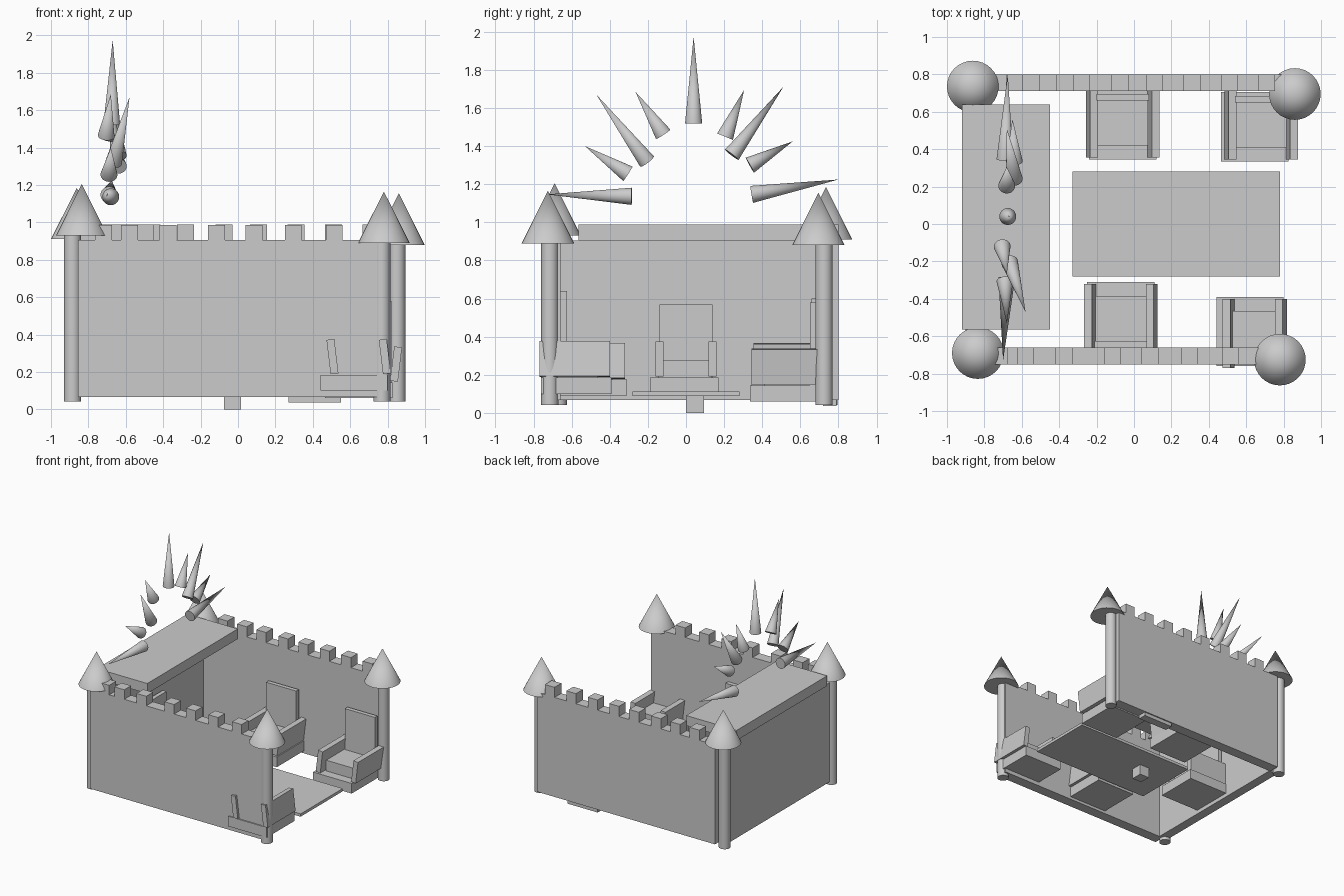
import bpy
from math import radians, pi
from mathutils import Matrix, Vector

if "Cube" in bpy.data.objects:
    bpy.data.objects.remove(bpy.data.objects["Cube"])


def box(name, x, y, z, m=None, tilt=0):
    """Box from axis ranges; optional roll about y and parent transform."""
    bpy.ops.mesh.primitive_cube_add(size=1)
    ob = bpy.context.object
    ob.name = name
    c = Vector((sum(x) / 2, sum(y) / 2, sum(z) / 2))
    size = Matrix.Diagonal((x[1] - x[0], y[1] - y[0], z[1] - z[0], 1))
    ob.data.transform((m or Matrix()) @ Matrix.Translation(c)
                      @ Matrix.Rotation(tilt, 4, 'Y') @ size)
    return ob


def cone(name, base, tip, r1, r2=0.0):
    """Cone or cylinder running from base to tip."""
    base, tip = Vector(base), Vector(tip)
    d = tip - base
    bpy.ops.mesh.primitive_cone_add(vertices=32, radius1=r1, radius2=r2, depth=d.length)
    ob = bpy.context.object
    ob.name = name
    ob.data.transform(Matrix.Translation((base + tip) / 2)
                      @ d.to_track_quat('Z', 'Y').to_matrix().to_4x4())
    bpy.ops.object.shade_smooth_by_angle(angle=radians(40))


def chair(name, front, angle, z0, top, arm=0.165, tilt=0.12, shift=0.0):
    """Armchair whose front edge centre is at `front`; local front is -y."""
    m = Matrix.Translation((*front, z0)) @ Matrix.Rotation(angle, 4, 'Z')
    box(name + "_base", (-.18, .18), (0, .37), (0, .085), m)
    box(name + "_seat", (-.145 + shift, .135 + shift), (.075, .34), (.085, .175), m)
    box(name + "_back", (-.14 + shift, .14 + shift), (.315, .35), (.085, top - z0), m)
    for s in (-1, 1):
        x = s * arm + shift
        box(name + "_arm", (x - .021, x + .021), (.01, .38), (.09, .275), m, tilt)


# Walls
box("front_wall", (-.855, .79), (-.75, -.66), (.067, .905))
box("back_wall", (-.83, .83), (.71, .80), (.067, .905))
box("left_wall", (-.90, -.82), (-.66, .71), (.067, .905))
box("balcony", (-.92, -.45), (-.565, .64), (.905, .99))
box("wall_foot", (.27, .55), (.72, .79), (.037, .07))

# Battlements
for x in (-.72, -.58, -.375, -.115, .085, .295, .515):
    box("front_merlon", (x - .045, x + .045), (-.75, -.66), (.90, .985))
for x in (-.64, -.46, -.28, -.075, .11, .31, .51, .71):
    box("back_merlon", (x - .045, x + .045), (.71, .80), (.90, .99))

# Corner towers: shaft centre, roof centre, roof bottom
for sx, sy, rx, ry, z in ((-.885, -.67, -.835, -.69, .93), (-.885, .75, -.862, .735, .91),
                          (.77, -.715, .78, -.725, .89), (.85, .725, .86, .695, .88)):
    cone("tower_shaft", (sx, sy, .042), (sx, sy, .94), .045, .045)
    cone("tower_roof", (rx, ry, z), (rx, ry, z + .275), .138)

# Carpet and the block beneath it
box("carpet", (-.33, .78), (-.28, .28), (.088, .112))
box("support_block", (-.075, .015), (0, .095), (0, .09))

# Chairs along both walls, throne at the head
chair("back_left_chair", (-.06, .345), 0, .09, .60)
chair("back_right_chair", (.645, .335), 0, .06, .58, shift=.035)
chair("front_left_chair", (-.07, -.31), pi, .09, .64)
chair("front_right_chair", (.62, -.39), pi, .10, .62, arm=.14, shift=-.025)
chair("throne", (-.45, -.01), pi / 2, .10, .57, arm=.14, tilt=0, shift=.01)

# Fan of spikes above the balcony: base, tip
for base, tip in (((-.68, -.285, 1.137), (-.70, -.73, 1.147)),
                  ((-.69, -.305, 1.255), (-.68, -.53, 1.40)),
                  ((-.665, -.205, 1.32), (-.58, -.47, 1.67)),
                  ((-.705, -.12, 1.463), (-.68, -.265, 1.685)),
                  ((-.675, .04, 1.52), (-.67, .04, 1.975)),
                  ((-.68, .205, 1.45), (-.68, .305, 1.695)),
                  ((-.64, .24, 1.355), (-.68, .51, 1.71)),
                  ((-.64, .335, 1.30), (-.65, .56, 1.425)),
                  ((-.69, .345, 1.147), (-.675, .80, 1.225))):
    cone("spike", base, tip, .045)
